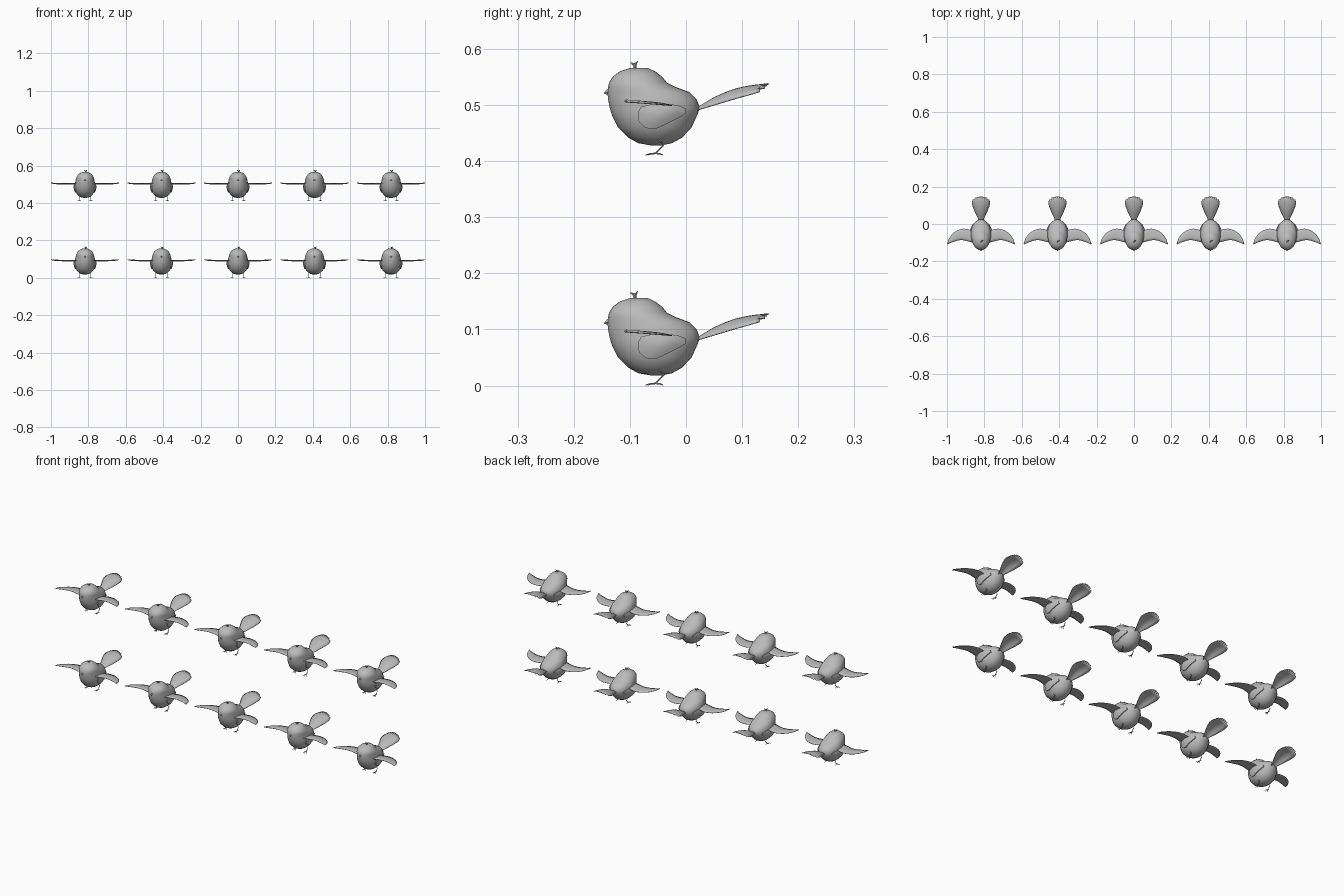
import bpy, bmesh, math
from mathutils import Vector

if "Cube" in bpy.data.objects:
    bpy.data.objects.remove(bpy.data.objects["Cube"])

grey = bpy.data.materials.new("plain grey")
grey.diffuse_color = (0.5, 0.5, 0.5, 1)
grey.use_nodes = True
grey.node_tree.nodes["Principled BSDF"].inputs["Base Color"].default_value = grey.diffuse_color
parts = []


def finish(bm, name, thickness=0, angle=50):
    bmesh.ops.recalc_face_normals(bm, faces=bm.faces)
    me = bpy.data.meshes.new(name)
    bm.to_mesh(me)
    bm.free()
    me.materials.append(grey)
    ob = bpy.data.objects.new(name, me)
    bpy.context.collection.objects.link(ob)
    if thickness:
        mod = ob.modifiers.new("thickness", 'SOLIDIFY')
        mod.thickness = thickness
        mod.offset = 0
    bpy.ops.object.select_all(action='DESELECT')
    ob.select_set(True)
    bpy.context.view_layer.objects.active = ob
    bpy.ops.object.shade_smooth_by_angle(angle=math.radians(angle))
    parts.append(ob)
    return ob


def loft(bm, rows, closed=False):
    """Skin rows of points with quads."""
    vs = [[bm.verts.new(p) for p in r] for r in rows]
    for a, b in zip(vs, vs[1:]):
        n = len(a)
        for i in range(n if closed else n - 1):
            j = (i + 1) % n
            bm.faces.new((a[i], a[j], b[j], b[i]))
    return vs


def tube(bm, path, radii, sides=6):
    """Round tube along a path of points."""
    path = [Vector(p) for p in path]
    rows = []
    for i, p in enumerate(path):
        d = path[min(i + 1, len(path) - 1)] - path[max(i - 1, 0)]
        q = d.to_track_quat('Z', 'Y')
        rows.append([p + q @ Vector((radii[i] * math.cos(k * math.tau / sides),
                                     radii[i] * math.sin(k * math.tau / sides), 0))
                     for k in range(sides)])
    vs = loft(bm, rows, True)
    bm.faces.new(vs[0])
    bm.faces.new(vs[-1])


# Body: horizontal slices as (z, front y, back y, half width)
SLICES = [(.018, -.062, -.044, .008), (.022, -.085, -.025, .024), (.032, -.103, -.007, .038),
          (.050, -.121, .010, .051), (.072, -.132, .020, .055), (.085, -.136, .025, .055),
          (.100, -.139, .019, .053), (.113, -.140, .006, .050), (.122, -.139, -.018, .048),
          (.130, -.137, -.034, .045), (.140, -.131, -.042, .039), (.150, -.118, -.055, .028),
          (.156, -.100, -.068, .014)]
bm = bmesh.new()
N = 24
rows = []
for z, f, b, w in SLICES:
    rows.append([(w * math.sin(k * math.tau / N),
                  (f + b) / 2 + (b - f) / 2 * math.cos(k * math.tau / N), z) for k in range(N)])
vs = loft(bm, rows, True)
bm.faces.new(vs[0])
bm.faces.new(vs[-1])
finish(bm, "body", angle=60)


def body_x(y, z):
    """Half width of the body surface at a side point."""
    for (z0, f0, b0, w0), (z1, f1, b1, w1) in zip(SLICES, SLICES[1:]):
        if z0 <= z <= z1:
            t = (z - z0) / (z1 - z0)
            f, b, w = f0 + t * (f1 - f0), b0 + t * (b1 - b0), w0 + t * (w1 - w0)
            u = (y - (f + b) / 2) / ((b - f) / 2)
            return w * math.sqrt(max(0, 1 - u * u))
    return 0


# Spread wings: (x, front y, back y), slightly arched sheets
WING = [(.040, -.100, -.042), (.058, -.096, -.032), (.075, -.091, -.027), (.093, -.087, -.025),
        (.110, -.086, -.028), (.128, -.089, -.035), (.145, -.095, -.046), (.160, -.100, -.061),
        (.172, -.105, -.080), (.180, -.110, -.104)]
# Folded wing outline on the flank: (y, z)
FLANK = [(-.086, .076), (-.084, .060), (-.072, .049), (-.055, .047), (-.035, .056), (-.015, .066),
         (0, .075), (-.001, .084), (-.015, .090), (-.04, .092), (-.063, .091), (-.08, .087)]
for side, label in ((1, "right"), (-1, "left")):
    bm = bmesh.new()
    rows = []
    for x, f, b in WING:
        row = []
        for k in range(5):
            t = k / 4
            y = f + (b - f) * t
            row.append((side * x, y, .096 - .08 * (y + .11) + .003 * math.sin(math.pi * t)))
        rows.append(row)
    loft(bm, rows)
    finish(bm, label + "_spread_wing", .002)

    bm = bmesh.new()
    cy, cz = -.048, .073
    rows = []
    for s, off in ((1, 0), (1, .004), (.7, .005), (.35, .006), (.05, .006)):
        ring = []
        for y, z in FLANK:
            py, pz = cy + (y - cy) * s, cz + (z - cz) * s
            ring.append((side * (body_x(py, pz) + off), py, pz))
        rows.append(ring)
    vs = loft(bm, rows, True)
    bm.faces.new(vs[-1])
    finish(bm, label + "_folded_wing")

    # Leg with three front toes and one back toe
    bm = bmesh.new()
    x = side * .031
    tube(bm, [(x, -.050, .030), (x, -.040, .019), (x, -.054, .004)], [.002, .0018, .0015])
    for dx, dy in ((-.010, -.014), (0, -.018), (.010, -.014), (0, .013)):
        tube(bm, [(x, -.054, .004), (x + dx * .6, -.054 + dy * .6, .003),
                  (x + dx, -.054 + dy, .001)], [.0015, .0013, .0008], 5)
    finish(bm, label + "_leg")

# Tail: fan arched across its width, with a stepped tip
TAIL = [(.012, .012, .080, .079), (.030, .016, .091, .084), (.050, .026, .103, .090),
        (.070, .035, .112, .096), (.090, .043, .119, .102), (.108, .048, .123, .107),
        (.122, .047, .125, .111)]
bm = bmesh.new()
M = 8
rows = []
for y, w, top, low in TAIL:
    rows.append([(w * u, y, top - (top - low) * u * u)
                 for u in [2 * k / M - 1 for k in range(M + 1)]])
vs = loft(bm, rows)
tip = vs[-1]
for i in range(M):
    dy = (.010, .019, .022, .025)[min(i, M - 1 - i)]
    a, b = tip[i], tip[i + 1]
    c = [bm.verts.new(v.co + Vector((-v.co.x * .08, dy, .003))) for v in (b, a)]
    bm.faces.new((a, b, *c))
finish(bm, "tail", .002)

# Beak: short four sided cone
bm = bmesh.new()
tube(bm, [(0, -.134, .113), (0, -.140, .113), (0, -.1465, .111)], [.007, .005, .0005], 4)
finish(bm, "beak", angle=20)

# Crest: two small curled feathers on the crown
bm = bmesh.new()
tube(bm, [(.002, -.090, .153), (.003, -.092, .162), (-.004, -.099, .166)], [.002, .003, .0006])
tube(bm, [(.004, -.090, .153), (.006, -.091, .162), (.011, -.086, .168)], [.002, .003, .0006])
finish(bm, "crest")

# Flock: two rows of five birds
originals = list(parts)
for row in range(2):
    for col in range(5):
        place = Vector(((col - 2) * .409, 0, row * .41))
        for ob in originals:
            if row == 0 and col == 0:
                ob.location = place
            else:
                twin = ob.copy()
                twin.location = place
                bpy.context.collection.objects.link(twin)
